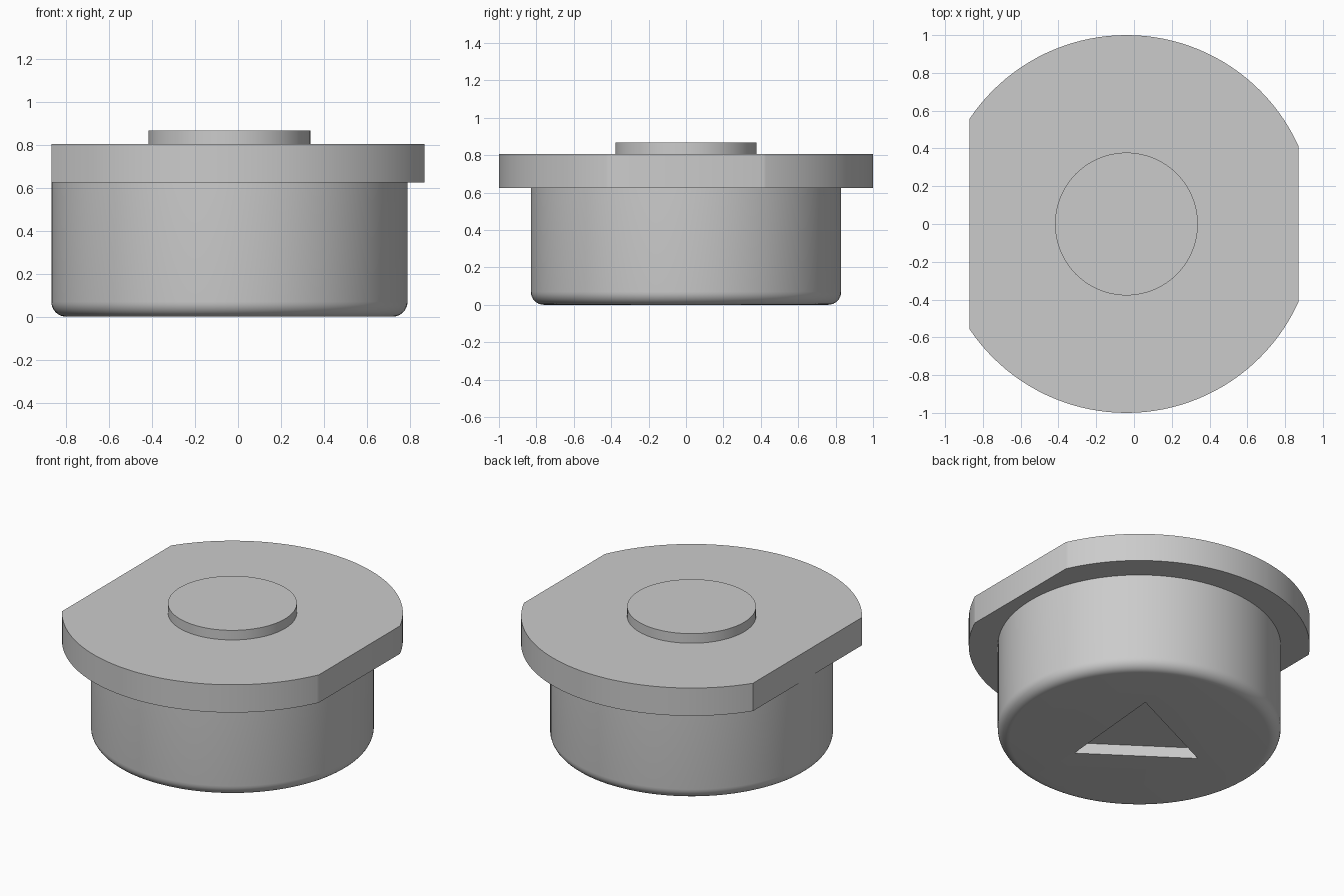
import bpy, bmesh, math
from mathutils import Vector

cube = bpy.data.objects.get("Cube")
if cube:
    bpy.data.objects.remove(cube, do_unlink=True)

AXIS_X = -0.04       # the round parts share this off-centre axis
FLAT_X = 0.87        # flange is trimmed flat at both sides

grey = bpy.data.materials.new("plain_grey")
grey.use_nodes = True
colour = (0.6, 0.6, 0.6, 1)
grey.diffuse_color = colour
grey.node_tree.nodes["Principled BSDF"].inputs["Base Color"].default_value = colour


def lathe(profile, sides, turn=0.0):
    """Closed solid of revolution from (radius, height) points, bottom to top."""
    bm = bmesh.new()
    rings = []
    for r, z in profile:
        angles = [turn + math.tau * i / sides for i in range(sides)]
        rings.append([bm.verts.new((AXIS_X + r * math.cos(a), r * math.sin(a), z))
                      for a in angles])
    for low, high in zip(rings, rings[1:]):
        for i in range(sides):
            j = (i + 1) % sides
            bm.faces.new((low[i], low[j], high[j], high[i]))
    bm.faces.new(rings[0][::-1])
    bm.faces.new(rings[-1])
    return bm


def finish(bm, name):
    bmesh.ops.recalc_face_normals(bm, faces=bm.faces)
    mesh = bpy.data.meshes.new(name)
    bm.to_mesh(mesh)
    bm.free()
    mesh.materials.append(grey)
    ob = bpy.data.objects.new(name, mesh)
    bpy.context.collection.objects.link(ob)
    return ob


def smooth(ob):
    bpy.ops.object.select_all(action="DESELECT")
    ob.select_set(True)
    bpy.context.view_layer.objects.active = ob
    bpy.ops.object.shade_smooth_by_angle(angle=math.radians(30))


# Body: cylinder with a rounded bottom edge
R, FILLET, STEPS = 0.83, 0.07, 8
arc = [math.pi / 2 * i / STEPS for i in range(STEPS + 1)]
profile = [(R - FILLET + FILLET * math.sin(a), FILLET - FILLET * math.cos(a)) for a in arc]
body = finish(lathe(profile + [(R, 0.625)], 128), "body")

# Triangular recess sunk into the underside
cutter = finish(lathe([(0.42, -0.1), (0.42, 0.07)], 3, math.radians(175)), "recess_cutter")
cutter.hide_render = True
cut = body.modifiers.new("recess", "BOOLEAN")
cut.operation = "DIFFERENCE"
cut.solver = "EXACT"
cut.object = cutter
bpy.ops.object.select_all(action="DESELECT")
body.select_set(True)
bpy.context.view_layer.objects.active = body
bpy.ops.object.modifier_apply(modifier=cut.name)
bpy.data.objects.remove(cutter, do_unlink=True)
smooth(body)

# Flange: wide disc with two parallel flats
bm = lathe([(1.0, 0.625), (1.0, 0.805)], 128)
for side in (-1, 1):
    cut_geom = bmesh.ops.bisect_plane(
        bm, geom=bm.verts[:] + bm.edges[:] + bm.faces[:],
        plane_co=Vector((side * FLAT_X, 0, 0)), plane_no=Vector((side, 0, 0)),
        clear_outer=True)["geom_cut"]
    edges = [e for e in cut_geom if isinstance(e, bmesh.types.BMEdge)]
    bmesh.ops.holes_fill(bm, edges=edges, sides=0)
smooth(finish(bm, "flange"))

# Raised button on top
smooth(finish(lathe([(0.378, 0.805), (0.378, 0.867)], 96), "top_button"))
